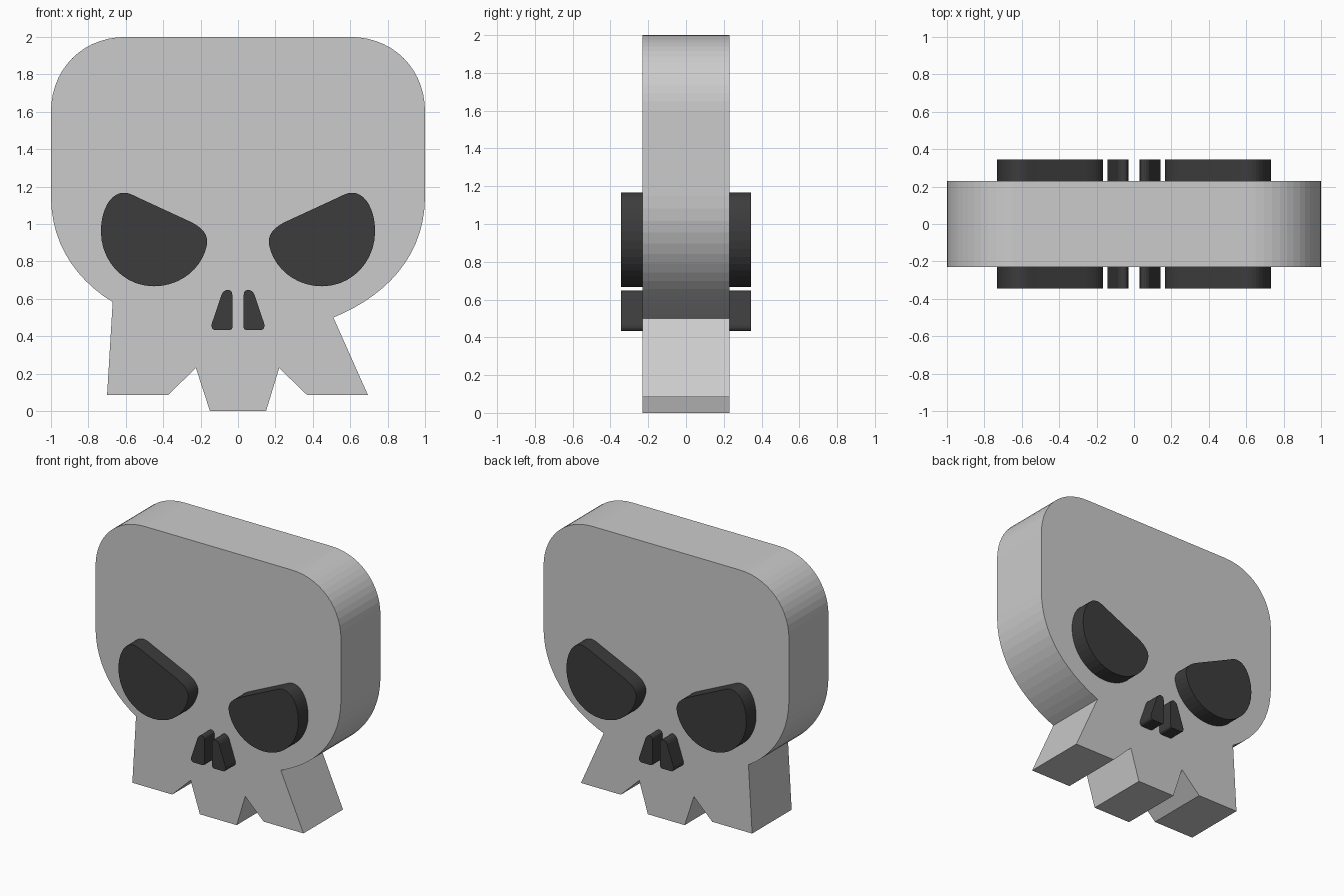
import bpy, bmesh
from mathutils import Vector
from mathutils.geometry import interpolate_bezier

if "Cube" in bpy.data.objects:
    bpy.data.objects.remove(bpy.data.objects["Cube"])


def trace(path, steps):
    """Expand a path: (x, z) is a corner, ((h1), (h2), (end)) is a curve from the last point."""
    pts = []
    for item in path:
        if isinstance(item[0], tuple):
            h1, h2, end = (Vector(p) for p in item)
            pts += [p.to_2d() for p in interpolate_bezier(pts[-1], h1, h2, end, steps + 1)[1:]]
        else:
            pts.append(Vector(item))
    return pts


def slab(name, pts, depth, mat=None):
    """Extrude an x-z outline through y, centred on y = 0."""
    bm = bmesh.new()
    face = bm.faces.new([bm.verts.new((p[0], -depth, p[1])) for p in pts])
    res = bmesh.ops.extrude_face_region(bm, geom=[face], use_keep_orig=True)
    moved = [g for g in res["geom"] if isinstance(g, bmesh.types.BMVert)]
    bmesh.ops.translate(bm, verts=moved, vec=(0, 2 * depth, 0))
    bmesh.ops.recalc_face_normals(bm, faces=bm.faces[:])
    mesh = bpy.data.meshes.new(name)
    bm.to_mesh(mesh)
    bm.free()
    obj = bpy.data.objects.new(name, mesh)
    bpy.context.collection.objects.link(obj)
    if mat:
        mesh.materials.append(mat)
    return obj


dark = bpy.data.materials.new("dark")
dark.diffuse_color = (0.045, 0.045, 0.045, 1)
dark.use_nodes = True
dark.node_tree.nodes["Principled BSDF"].inputs["Base Color"].default_value = dark.diffuse_color

# Skull plate: cranium half curve, mirrored, with an uneven jaw below
half = trace([(0.6, 2.0),
              ((0.83, 2.0), (1.0, 1.83), (1.0, 1.6)),
              (1.0, 1.15),
              ((1.0, 0.82), (0.78, 0.61), (0.51, 0.5))], 14)
left = [(-p.x, p.y) for p in half if p.y > 0.6]
jaw = [(0.695, 0.085), (0.37, 0.085), (0.22, 0.23), (0.15, 0.0),
       (-0.15, 0.0), (-0.225, 0.23), (-0.375, 0.085), (-0.70, 0.085), (-0.67, 0.583)]
slab("skull_plate", half + jaw + left[::-1], 0.23)

# Eye and nostril inserts pass through the plate on both sides
eye = trace([(0.525, 1.137), (0.25, 1.01),
             ((0.19, 0.98), (0.155, 0.94), (0.167, 0.885)),
             ((0.19, 0.77), (0.30, 0.667), (0.45, 0.667)),
             ((0.61, 0.667), (0.733, 0.80), (0.733, 0.96)),
             ((0.733, 1.07), (0.685, 1.167), (0.61, 1.167)),
             ((0.58, 1.167), (0.555, 1.151), (0.525, 1.137))], 10)[:-1]
nostril = trace([(0.03, 0.62),
                 (0.03, 0.45), ((0.03, 0.44), (0.037, 0.433), (0.047, 0.433)),
                 (0.12, 0.433), ((0.135, 0.433), (0.145, 0.445), (0.14, 0.468)),
                 (0.088, 0.622), ((0.075, 0.657), (0.03, 0.657), (0.03, 0.62))], 6)[:-1]
for part, outline in (("eye", eye), ("nostril", nostril)):
    for side, s in (("left", -1), ("right", 1)):
        slab(f"{side}_{part}", [(s * p.x, p.y) for p in outline], 0.345, dark)
